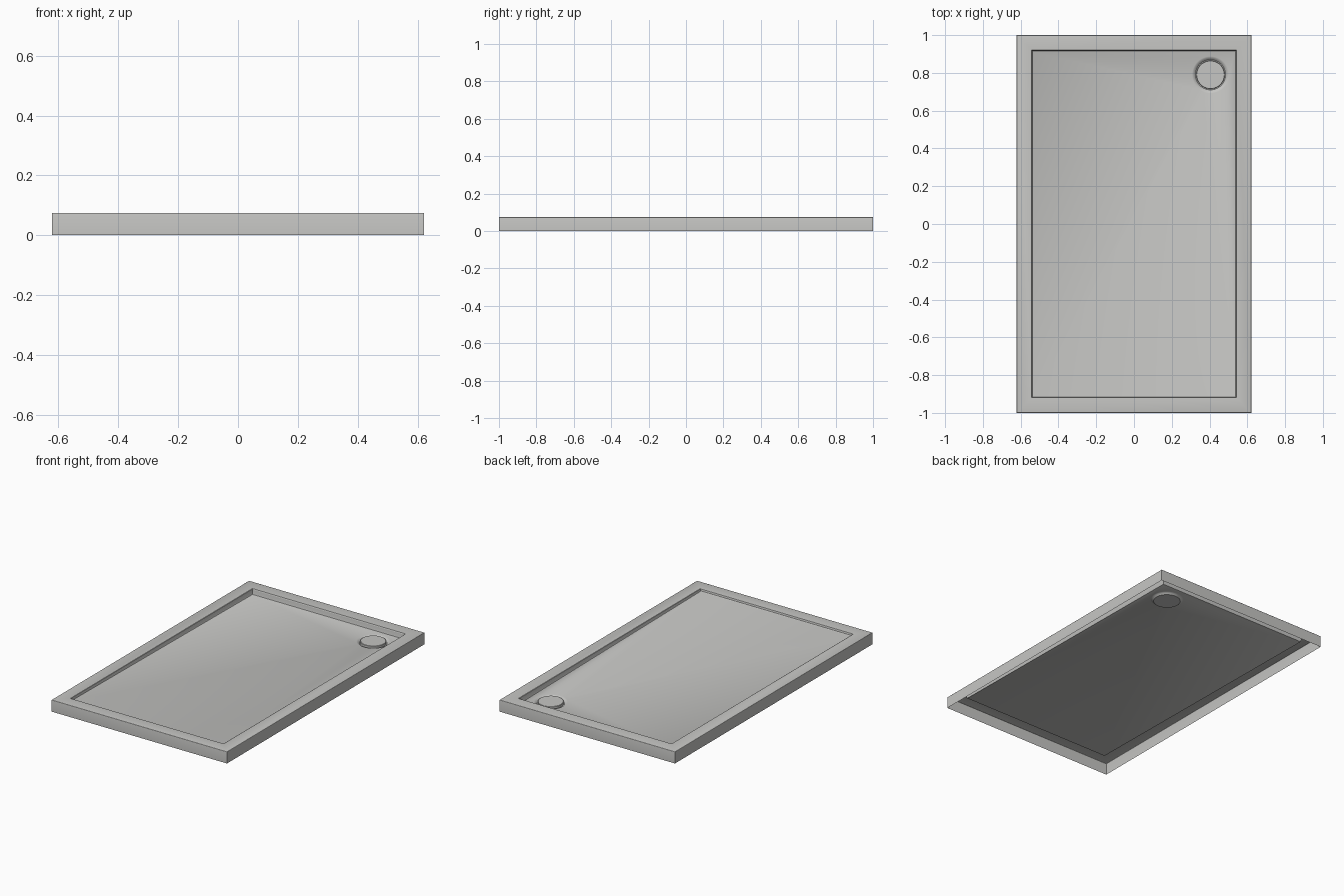
import bpy, bmesh, math
from mathutils import Vector

if "Cube" in bpy.data.objects:
    bpy.data.objects.remove(bpy.data.objects["Cube"], do_unlink=True)

W, L, H = 0.622, 1.0, 0.075          # half width, half length, height
RIM = 0.082                          # rim width
DRAIN = Vector((0.405, 0.79))
SEG = 48

mat = bpy.data.materials.new("pale_grey_enamel")
mat.use_nodes = True
colour = (0.56, 0.56, 0.545, 1)
mat.diffuse_color = colour
mat.node_tree.nodes["Principled BSDF"].inputs["Base Color"].default_value = colour


def depth(y):
    """Depth of the floor below the rim, falling towards the back."""
    return 0.014 + 0.023 * (y + L) / (2 * L)


def floor_z(x, y):
    return H - depth(y)


def rect_loop(bm, inset, height):
    pts = [(sx * (W - inset), sy * (L - inset)) for sx, sy in
           ((-1, -1), (1, -1), (1, 1), (-1, 1))]
    return [bm.verts.new((x, y, height(y))) for x, y in pts]


def circle_loop(bm, radius, drop):
    loop = []
    for i in range(SEG):
        a = math.tau * i / SEG
        x, y = DRAIN.x + radius * math.cos(a), DRAIN.y + radius * math.sin(a)
        loop.append(bm.verts.new((x, y, floor_z(x, y) + drop)))
    return loop


def bridge(bm, a, b):
    for i in range(len(a)):
        j = (i + 1) % len(a)
        bm.faces.new((a[i], a[j], b[j], b[i]))


def loft(bm, loops):
    for a, b in zip(loops, loops[1:]):
        bridge(bm, a, b)


def finish(bm, name):
    mesh = bpy.data.meshes.new(name)
    bm.to_mesh(mesh)
    bm.free()
    mesh.materials.append(mat)
    ob = bpy.data.objects.new(name, mesh)
    bpy.context.collection.objects.link(ob)
    bpy.ops.object.select_all(action="DESELECT")
    ob.select_set(True)
    bpy.context.view_layer.objects.active = ob
    bpy.ops.object.shade_smooth_by_angle(angle=math.radians(35))
    return ob


# Tray: open-bottomed skirt, eased outer edge, flat rim, coved recess
bm = bmesh.new()
loops = [rect_loop(bm, 0, lambda y: 0)]
for i in range(4):
    a = math.pi / 2 * i / 3
    loops.append(rect_loop(bm, 0.004 * (1 - math.cos(a)),
                           lambda y, a=a: H - 0.004 * (1 - math.sin(a))))
for inset, part in ((-0.003, 0), (-0.001, 0.06), (0, 0.2),
                    (0.001, 0.8), (0.003, 0.94), (0.007, 1)):
    loops.append(rect_loop(bm, RIM + inset, lambda y, p=part: H - p * depth(y)))
loft(bm, loops)

# Floor with a round opening, then a shallow drain bowl below it
opening = circle_loop(bm, 0.098, 0)
edges = []
for loop in (loops[-1], opening):
    for i in range(len(loop)):
        pair = (loop[i], loop[(i + 1) % len(loop)])
        edges.append(bm.edges.get(pair) or bm.edges.new(pair))
bmesh.ops.triangle_fill(bm, edges=edges, use_beauty=True, use_dissolve=False)
bowl = [opening] + [circle_loop(bm, r, d) for r, d in
                    ((0.092, -0.002), (0.086, -0.006), (0.08, -0.012))]
loft(bm, bowl)
bm.faces.new(bowl[-1])
bmesh.ops.recalc_face_normals(bm, faces=bm.faces)
# An open shell may be oriented inwards: make the rim face up
top = max(bm.faces, key=lambda f: f.calc_center_median().z)
if top.normal.z < 0:
    bmesh.ops.reverse_faces(bm, faces=bm.faces)
finish(bm, "shower_tray")

# Drain cover: thin disc standing in the bowl
bm = bmesh.new()
disc = [circle_loop(bm, r, d) for r, d in
        ((0.075, -0.012), (0.075, 0.002), (0.073, 0.004))]
loft(bm, disc)
bm.faces.new(disc[0])
bm.faces.new(disc[-1])
bmesh.ops.recalc_face_normals(bm, faces=bm.faces)
finish(bm, "drain_cover")
